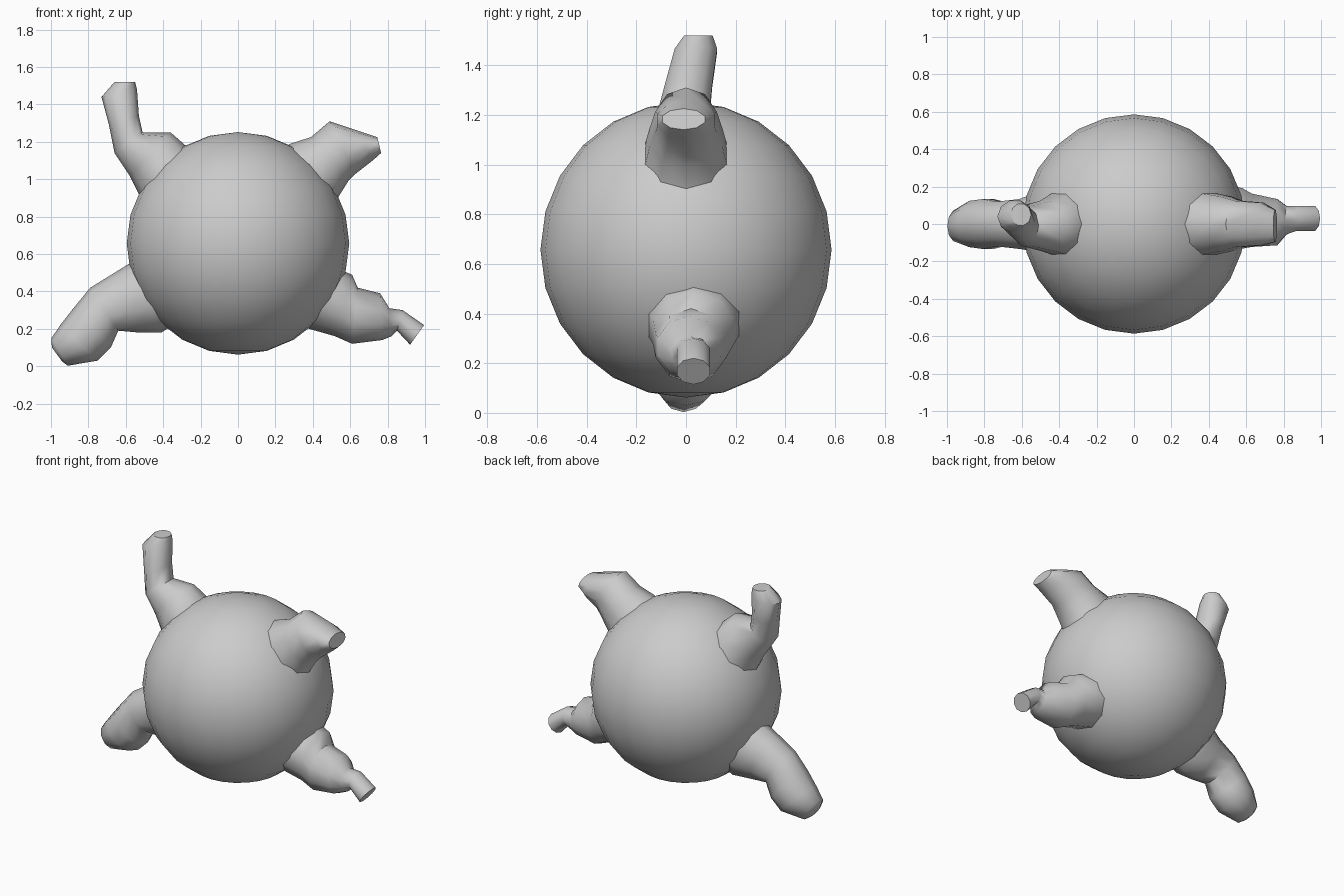
import bpy, bmesh, math
from mathutils import Vector

SIDES = 10


def finish(name, bm, angle=50):
    bmesh.ops.recalc_face_normals(bm, faces=bm.faces)
    mesh = bpy.data.meshes.new(name)
    bm.to_mesh(mesh)
    bm.free()
    ob = bpy.data.objects.new(name, mesh)
    bpy.context.collection.objects.link(ob)
    bpy.ops.object.select_all(action='DESELECT')
    ob.select_set(True)
    bpy.context.view_layer.objects.active = ob
    bpy.ops.object.shade_smooth_by_angle(angle=math.radians(angle))
    return ob


def limb(name, stations):
    """Loft rings given as (outer xz, inner xz, centre y, half depth)."""
    bm = bmesh.new()
    rings = []
    for (x0, z0), (x1, z1), y, depth in stations:
        a, b = Vector((x0, y, z0)), Vector((x1, y, z1))
        mid, half = (a + b) / 2, (b - a) / 2
        ring = []
        for i in range(SIDES):
            t = 2 * math.pi * i / SIDES
            ring.append(bm.verts.new(mid + half * math.cos(t)
                                     + Vector((0, depth * math.sin(t), 0))))
        rings.append(ring)
    for r, s in zip(rings, rings[1:]):
        for i in range(SIDES):
            j = (i + 1) % SIDES
            bm.faces.new((r[i], r[j], s[j], s[i]))
    bm.faces.new(rings[-1])
    bm.faces.new(rings[0])
    return finish(name, bm)


# Round body
bm = bmesh.new()
bmesh.ops.create_uvsphere(bm, u_segments=24, v_segments=12, radius=0.595)
for v in bm.verts:
    v.co.y *= 0.985
    v.co.z += 0.657
finish("round_body", bm)

# Raised left arm, bent upward at the elbow
limb("raised_arm", [
    ((-0.50, 0.86), (-0.22, 1.12), 0.00, 0.20),
    ((-0.53, 0.92), (-0.28, 1.18), 0.00, 0.17),
    ((-0.58, 1.02), (-0.36, 1.25), -0.01, 0.14),
    ((-0.66, 1.14), (-0.51, 1.25), -0.01, 0.11),
    ((-0.69, 1.29), (-0.53, 1.34), 0.01, 0.10),
    ((-0.73, 1.44), (-0.54, 1.48), 0.04, 0.09),
    ((-0.66, 1.52), (-0.55, 1.52), 0.05, 0.06),
])

# Short right arm ending in a blunt stump
limb("short_arm", [
    ((0.51, 0.84), (0.20, 1.12), 0.00, 0.20),
    ((0.54, 0.91), (0.28, 1.19), 0.00, 0.17),
    ((0.59, 0.99), (0.39, 1.225), 0.00, 0.155),
    ((0.63, 1.03), (0.49, 1.31), 0.00, 0.13),
    ((0.72, 1.10), (0.64, 1.26), 0.00, 0.12),
    ((0.765, 1.14), (0.745, 1.225), -0.01, 0.09),
])

# Left leg with a rounded foot
limb("rounded_leg", [
    ((-0.53, 0.57), (-0.33, 0.23), 0.01, 0.18),
    ((-0.58, 0.55), (-0.41, 0.18), 0.01, 0.165),
    ((-0.66, 0.50), (-0.53, 0.18), 0.00, 0.14),
    ((-0.79, 0.42), (-0.64, 0.19), 0.00, 0.125),
    ((-0.88, 0.31), (-0.68, 0.10), 0.00, 0.14),
    ((-0.95, 0.22), (-0.75, 0.03), 0.00, 0.13),
    ((-0.998, 0.15), (-0.91, 0.003), -0.01, 0.085),
    ((-0.995, 0.10), (-0.94, 0.025), -0.01, 0.04),
])

# Right leg stepping down to a thin peg
limb("peg_leg", [
    ((0.52, 0.53), (0.32, 0.22), 0.03, 0.20),
    ((0.56, 0.51), (0.38, 0.20), 0.03, 0.19),
    ((0.61, 0.49), (0.52, 0.16), 0.03, 0.17),
    ((0.64, 0.42), (0.61, 0.12), 0.02, 0.15),
    ((0.76, 0.39), (0.77, 0.14), 0.01, 0.13),
    ((0.81, 0.31), (0.82, 0.16), 0.02, 0.08),
    ((0.88, 0.30), (0.85, 0.19), 0.03, 0.07),
    ((0.995, 0.22), (0.92, 0.115), 0.03, 0.07),
])
